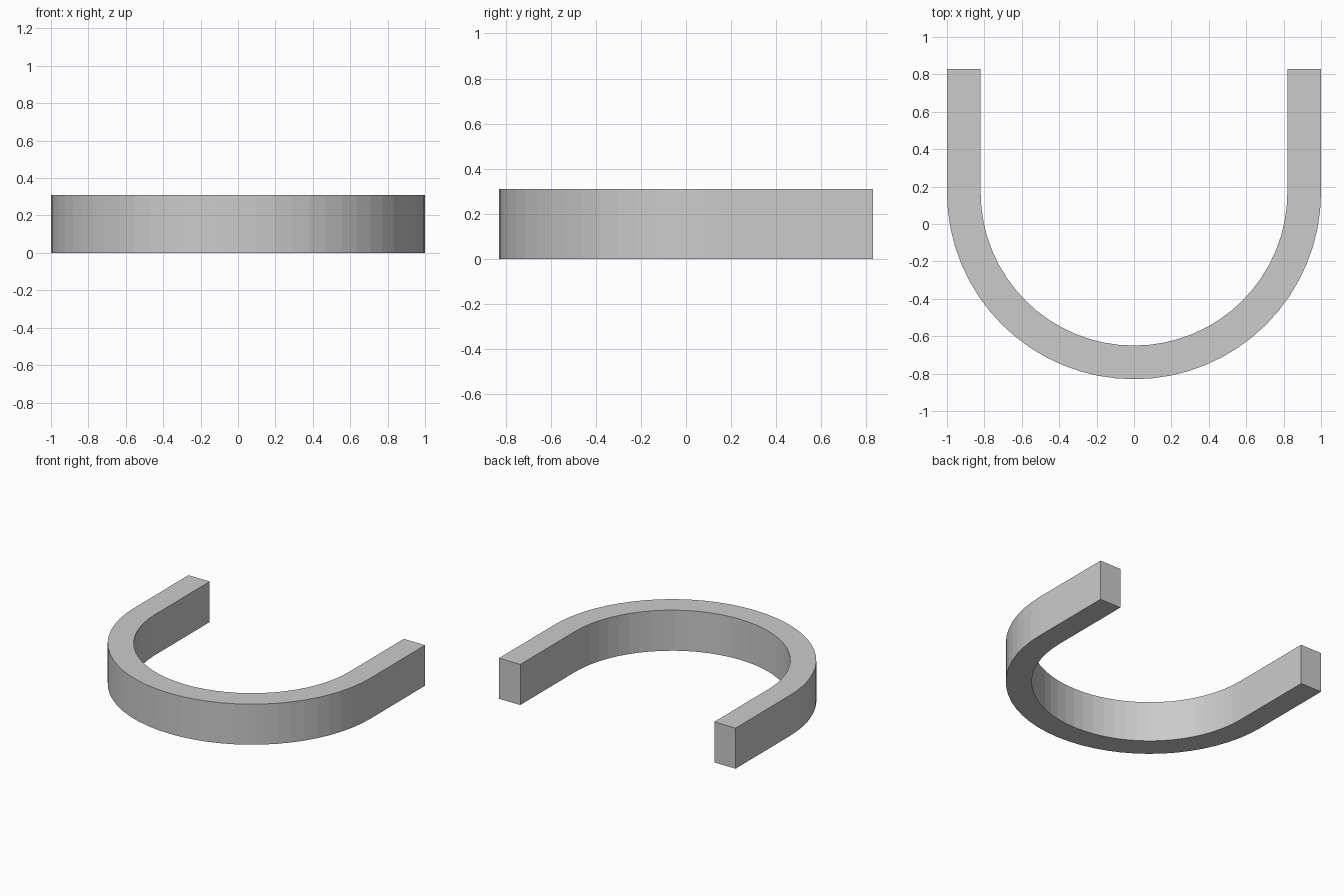
import bpy, bmesh
from math import pi, cos, sin

if "Cube" in bpy.data.objects:
    bpy.data.objects.remove(bpy.data.objects["Cube"])

OUTER, INNER = 1.0, 0.82
CENTRE_Y, END_Y, HEIGHT = 0.17, 0.83, 0.31
SEGMENTS = 32


def u_path(radius):
    """Left arm end, half circle through the front, right arm end."""
    arc = [(radius * cos(pi + pi * i / SEGMENTS),
            CENTRE_Y + radius * sin(pi + pi * i / SEGMENTS))
           for i in range(SEGMENTS + 1)]
    return [(-radius, END_Y)] + arc + [(radius, END_Y)]


# U-shaped band: flat outline extruded upward
bm = bmesh.new()
outline = u_path(OUTER) + u_path(INNER)[::-1]
face = bm.faces.new([bm.verts.new((x, y, 0)) for x, y in outline])
result = bmesh.ops.extrude_face_region(bm, geom=[face])
top = [v for v in result["geom"] if isinstance(v, bmesh.types.BMVert)]
bmesh.ops.translate(bm, verts=top, vec=(0, 0, HEIGHT))
bmesh.ops.recalc_face_normals(bm, faces=bm.faces)

mesh = bpy.data.meshes.new("u_band")
bm.to_mesh(mesh)
bm.free()
band = bpy.data.objects.new("u_band", mesh)
bpy.context.collection.objects.link(band)
